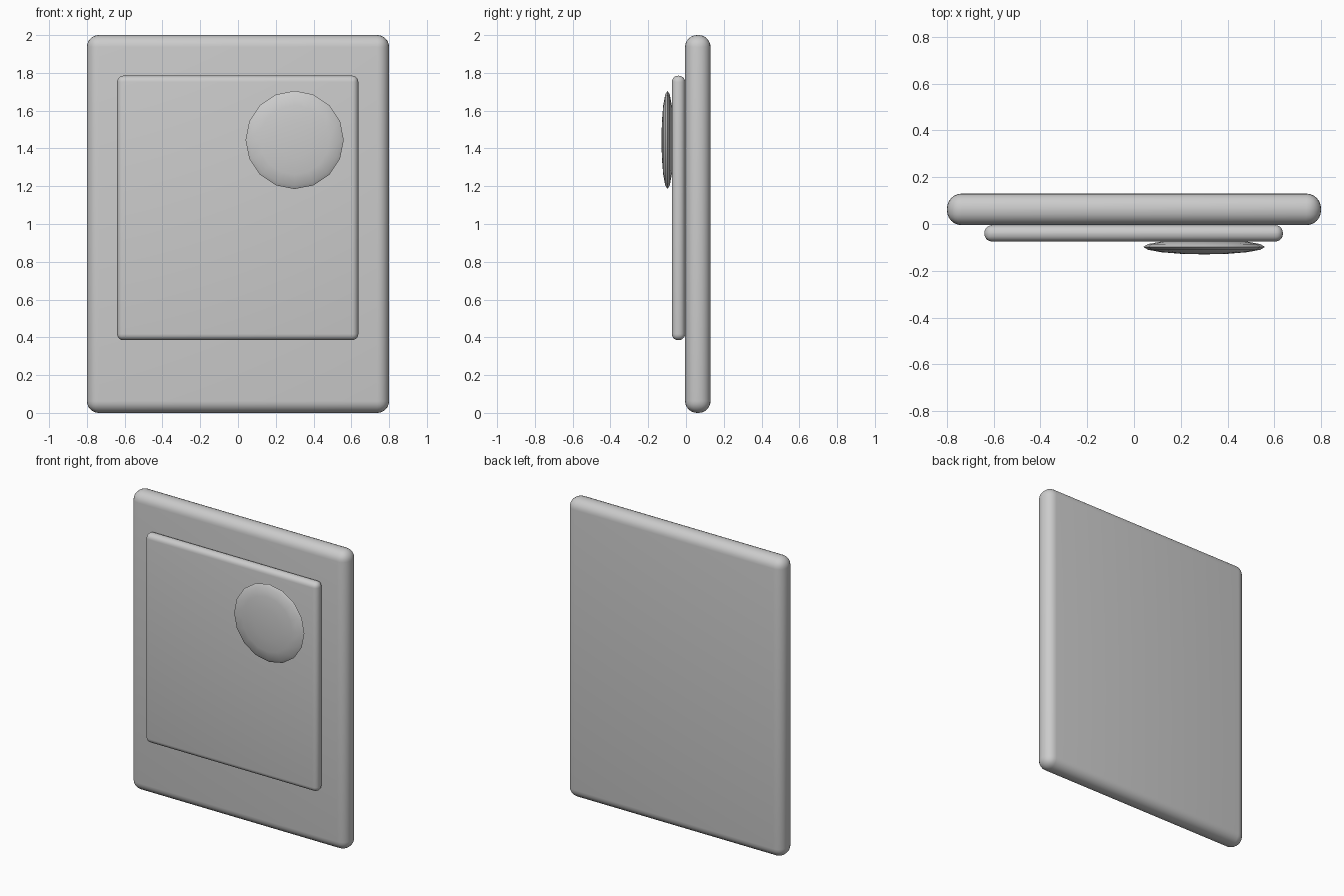
import bpy, math
from mathutils import Vector

if "Cube" in bpy.data.objects:
    bpy.data.objects.remove(bpy.data.objects["Cube"])

grey = bpy.data.materials.new("plain grey")
grey.diffuse_color = (0.6, 0.6, 0.6, 1)
grey.use_nodes = True
grey.node_tree.nodes["Principled BSDF"].inputs["Base Color"].default_value = grey.diffuse_color


def finish(ob, name):
    ob.name = name
    ob.data.materials.append(grey)
    bpy.ops.object.shade_smooth_by_angle(angle=math.radians(40))


def rounded_slab(name, lo, hi, radius, segments):
    """Box between two corners with fully rounded edges."""
    lo, hi = Vector(lo), Vector(hi)
    bpy.ops.mesh.primitive_cube_add(size=1, location=(lo + hi) / 2)
    ob = bpy.context.object
    ob.scale = hi - lo
    bpy.ops.object.transform_apply(location=False, rotation=False, scale=True)
    bevel = ob.modifiers.new("round edges", 'BEVEL')
    bevel.width = radius
    bevel.segments = segments
    bevel.limit_method = 'NONE'
    bpy.ops.object.modifier_apply(modifier=bevel.name)
    finish(ob, name)


# Thick backing board and thinner raised panel
rounded_slab("backing_board", (-0.8, -0.005, 0), (0.8, 0.13, 2), 0.063, 6)
rounded_slab("front_panel", (-0.64, -0.075, 0.385), (0.637, -0.005, 1.785), 0.033, 5)

# Flattened round button facing forward
bpy.ops.mesh.primitive_uv_sphere_add(segments=16, ring_count=8, radius=1,
                                     location=(0.3, -0.098, 1.445),
                                     rotation=(math.pi / 2, 0, 0))
button = bpy.context.object
button.scale = (0.26, 0.26, 0.032)
bpy.ops.object.transform_apply(location=False, rotation=True, scale=True)
finish(button, "round_button")
